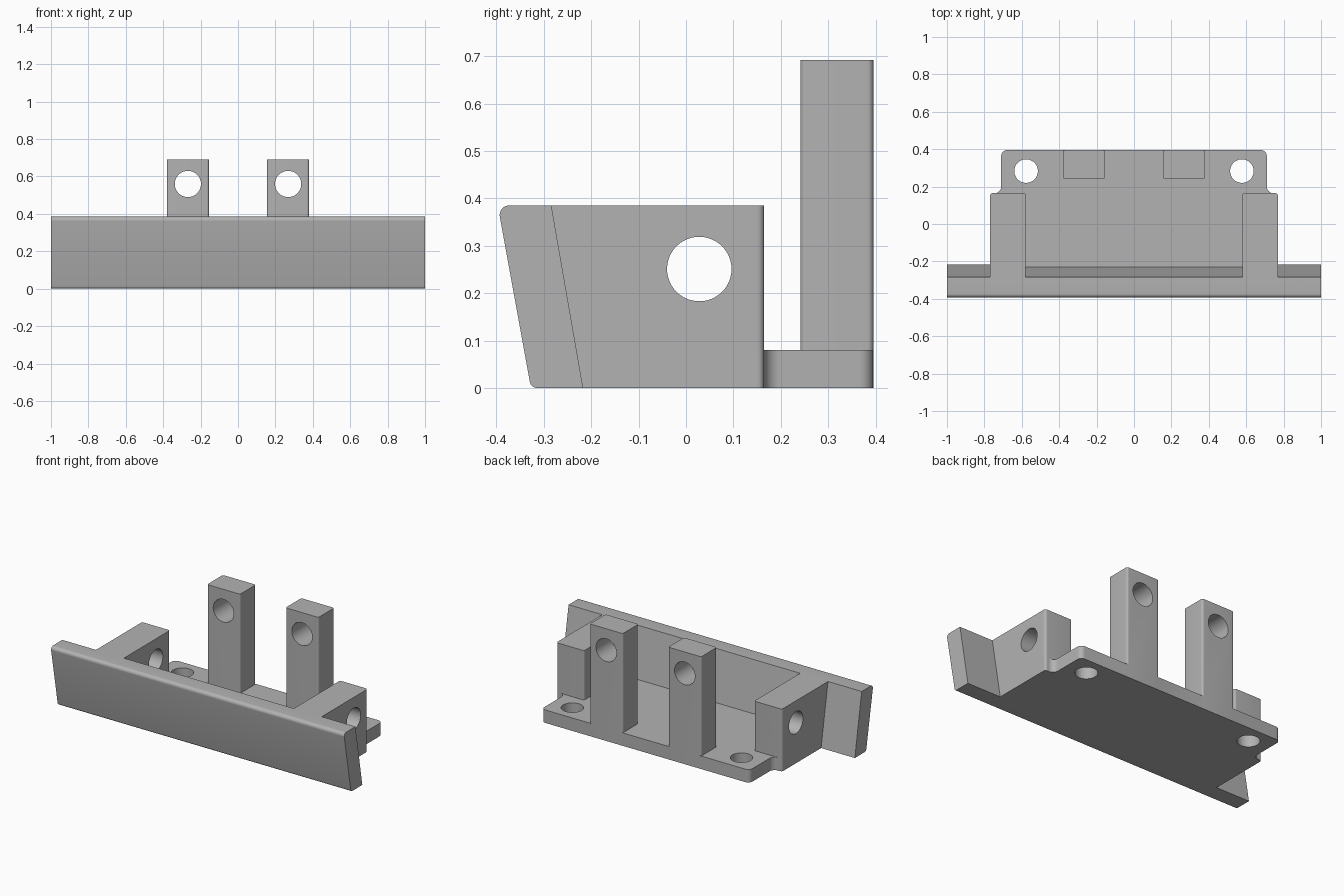
import bpy, bmesh, math
from mathutils import Vector, Matrix

if "Cube" in bpy.data.objects:
    bpy.data.objects.remove(bpy.data.objects["Cube"], do_unlink=True)

grey = bpy.data.materials.new("plain grey")
grey.use_nodes = True
colour = (0.45, 0.45, 0.45, 1)
grey.diffuse_color = colour
grey.node_tree.nodes["Principled BSDF"].inputs["Base Color"].default_value = colour


def rounded(corners, steps=8):
    """Outline from (u, v, radius) corners, each corner replaced by a tangent arc."""
    out = []
    for i, (u, v, r) in enumerate(corners):
        p = Vector((u, v))
        if not r:
            out.append(p)
            continue
        a = (Vector(corners[i - 1][:2]) - p).normalized()
        b = (Vector(corners[(i + 1) % len(corners)][:2]) - p).normalized()
        half = a.angle(b) / 2
        centre = p + (a + b).normalized() * r / math.sin(half)
        start = p + a * r / math.tan(half) - centre
        end = p + b * r / math.tan(half) - centre
        sweep = start.angle_signed(end)
        for k in range(steps + 1):
            out.append(centre + Matrix.Rotation(-sweep * k / steps, 2) @ start)
    return out


def prism(name, corners, axis, lo, hi):
    """Extrude an outline: along x it lies in (y, z), along z in (x, y)."""
    bm = bmesh.new()
    place = (lambda p: (lo, p.x, p.y)) if axis == "x" else (lambda p: (p.x, p.y, lo))
    face = bm.faces.new([bm.verts.new(place(p)) for p in rounded(corners)])
    new = bmesh.ops.extrude_face_region(bm, geom=[face])["geom"]
    shift = Vector((hi - lo, 0, 0)) if axis == "x" else Vector((0, 0, hi - lo))
    bmesh.ops.translate(bm, verts=[g for g in new if isinstance(g, bmesh.types.BMVert)], vec=shift)
    bmesh.ops.recalc_face_normals(bm, faces=bm.faces)
    mesh = bpy.data.meshes.new(name)
    bm.to_mesh(mesh)
    bm.free()
    mesh.materials.append(grey)
    obj = bpy.data.objects.new(name, mesh)
    bpy.context.collection.objects.link(obj)
    return obj


def boolean(obj, other, operation):
    """Apply a boolean and discard the helper object."""
    mod = obj.modifiers.new("boolean", "BOOLEAN")
    mod.operation, mod.object, mod.solver = operation, other, "EXACT"
    bpy.context.view_layer.objects.active = obj
    bpy.ops.object.modifier_apply(modifier=mod.name)
    bpy.data.objects.remove(other, do_unlink=True)


def drill(obj, centre, radius, rotation):
    bpy.ops.mesh.primitive_cylinder_add(vertices=48, radius=radius, depth=0.6,
                                        location=centre, rotation=rotation)
    cutter = bpy.context.object
    cutter.hide_render = True
    cutter.data.materials.append(grey)
    boolean(obj, cutter, "DIFFERENCE")


# Base plate with rounded ears at the back
half = [(0.77, -0.26, 0), (0.77, 0.165, 0.015), (0.71, 0.165, 0.035), (0.71, 0.395, 0.03)]
base = prism("mounting_bracket", half + [(-x, y, r) for x, y, r in reversed(half)], "z", 0, 0.08)

# Slanted front bar with softened front edges
bar = prism("front_bar", [(-0.327, 0, 0.016), (-0.217, 0, 0), (-0.284, 0.385, 0),
                          (-0.397, 0.385, 0.02)], "x", -1, 1)
boolean(base, bar, "UNION")

quarter = math.pi / 2
for side in (-1, 1):
    # Side block, its front end buried in the bar
    block = prism("side_block", [(side * 0.58, -0.3, 0), (side * 0.77, -0.3, 0),
                                 (side * 0.77, 0.165, 0.015), (side * 0.58, 0.165, 0.01)],
                  "z", 0, 0.385)
    # Trim the block's front to the slope of the bar
    trim = prism("slope_trim", [(-0.6, -0.1, 0), (-0.235, -0.1, 0), (-0.339, 0.5, 0),
                                (-0.6, 0.5, 0)], "x", -1, 1)
    trim.hide_render = True
    boolean(block, trim, "DIFFERENCE")
    drill(block, (side * 0.675, 0.028, 0.251), 0.068, (0, quarter, 0))
    boolean(base, block, "UNION")

    # Upright post with a cross hole
    post = prism("upright_post", [(side * 0.155, 0.241, 0.012), (side * 0.38, 0.241, 0.012),
                                  (side * 0.38, 0.395, 0.012), (side * 0.155, 0.395, 0.012)],
                 "z", 0, 0.692)
    drill(post, (side * 0.268, 0.32, 0.56), 0.07, (quarter, 0, 0))
    boolean(base, post, "UNION")

    # Vertical screw hole in the ear
    drill(base, (side * 0.577, 0.283, 0), 0.063, (0, 0, 0))

# Smooth rounds, sharp corners
bpy.ops.object.select_all(action="DESELECT")
base.select_set(True)
bpy.context.view_layer.objects.active = base
bpy.ops.object.shade_smooth_by_angle(angle=math.radians(30))
